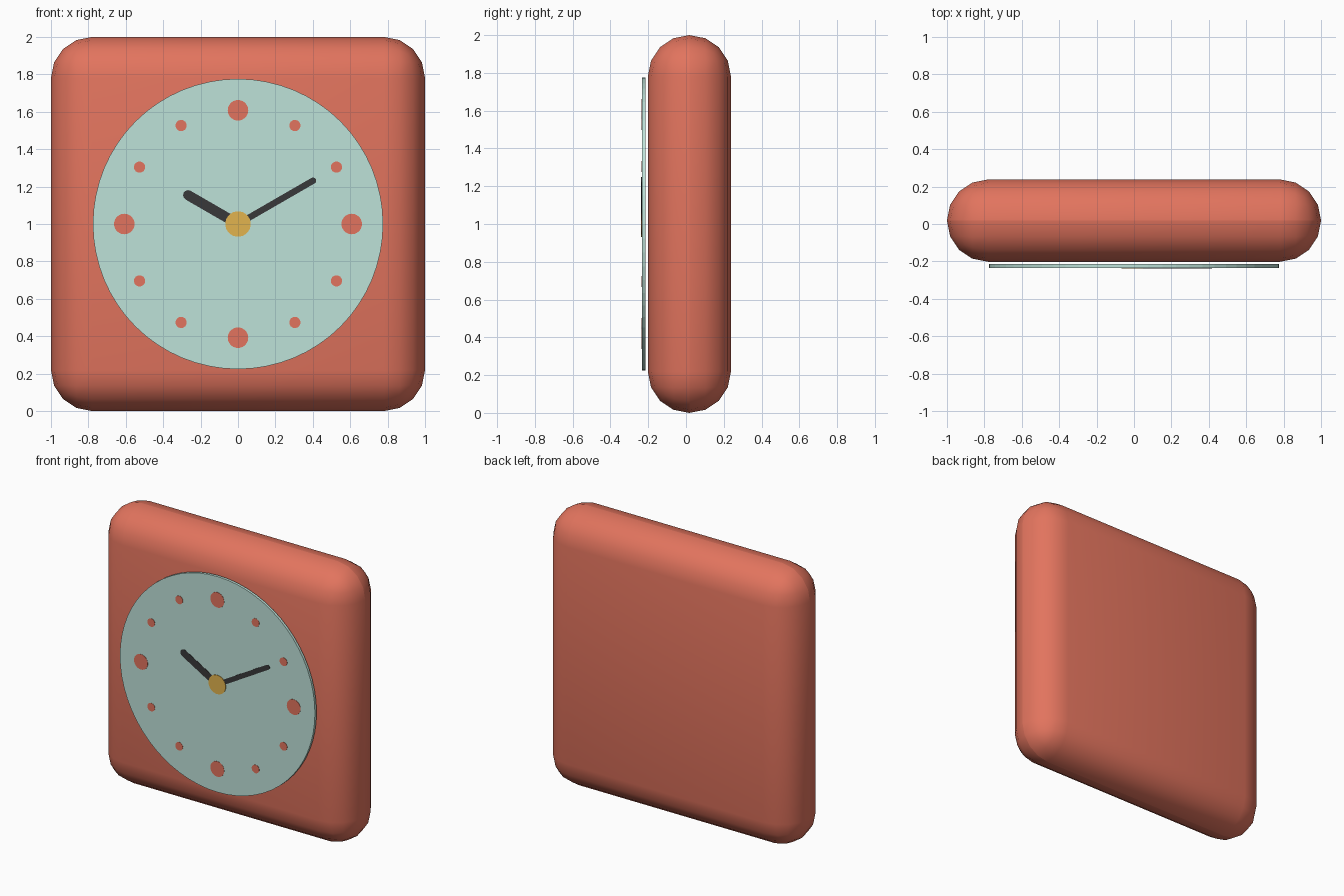
import bpy, bmesh
from math import pi, sin, cos, radians

old = bpy.data.objects.get("Cube")
if old:
    bpy.data.objects.remove(old, do_unlink=True)

CENTRE_Z = 1.0
FACE_FRONT = -0.234


def material(name, rgb):
    """Flat material from an 8-bit sRGB colour."""
    linear = [((c / 255 + 0.055) / 1.055) ** 2.4 for c in rgb]
    mat = bpy.data.materials.new(name)
    mat.use_nodes = True
    mat.diffuse_color = (*linear, 1)
    mat.node_tree.nodes["Principled BSDF"].inputs["Base Color"].default_value = (*linear, 1)
    return mat


coral = material("coral", (226, 116, 94))
mint = material("pale mint", (190, 226, 217))
charcoal = material("charcoal", (56, 56, 58))
gold = material("gold", (226, 180, 78))


def finish(name, bm, mat):
    mesh = bpy.data.meshes.new(name)
    bmesh.ops.recalc_face_normals(bm, faces=bm.faces)
    bm.to_mesh(mesh)
    bm.free()
    mesh.materials.append(mat)
    obj = bpy.data.objects.new(name, mesh)
    bpy.context.collection.objects.link(obj)
    return obj


def plate(name, outline, front, back, mat):
    """Extrude a closed (x, z) outline, given about the dial centre, along y."""
    bm = bmesh.new()
    face = bm.faces.new([bm.verts.new((x, front, CENTRE_Z + z)) for x, z in outline])
    side = bmesh.ops.extrude_face_region(bm, geom=[face])["geom"]
    moved = [v for v in side if isinstance(v, bmesh.types.BMVert)]
    bmesh.ops.translate(bm, verts=moved, vec=(0, back - front, 0))
    return finish(name, bm, mat)


def circle(radius, sides, cx=0, cz=0):
    return [(cx + radius * cos(2 * pi * i / sides), cz + radius * sin(2 * pi * i / sides))
            for i in range(sides)]


def hand_outline(length, width, angle):
    """Bar from the dial centre with a rounded tip."""
    r = width / 2
    tip = [(length - r + r * cos(a), r * sin(a))
           for a in (radians(-90 + 30 * i) for i in range(7))]
    pts = [(0, -r)] + tip + [(0, r)]
    c, s = cos(angle), sin(angle)
    return [(x * c - z * s, x * s + z * c) for x, z in pts]


# Rounded square case
bm = bmesh.new()
bmesh.ops.create_cube(bm, size=1)
bmesh.ops.scale(bm, vec=(2, 0.44, 2), verts=bm.verts)
bmesh.ops.translate(bm, vec=(0, 0.018, CENTRE_Z), verts=bm.verts)
case = finish("case", bm, coral)
bevel = case.modifiers.new("rounding", 'BEVEL')
bevel.width = 0.2195
bevel.segments = 4
bevel.limit_method = 'NONE'
case.data.shade_smooth()

# Dial disc, standing just off the case
plate("dial", circle(0.776, 64), FACE_FRONT, -0.215, mint)

# Hour markers, larger at the quarters
for hour in range(12):
    a = hour * pi / 6
    quarter = hour % 3 == 0
    plate("quarter_marker" if quarter else "hour_marker",
          circle(0.055 if quarter else 0.03, 24, 0.608 * cos(a), 0.608 * sin(a)),
          FACE_FRONT - 0.002, FACE_FRONT, coral)

# Hands and centre cap
plate("hour_hand", hand_outline(0.335, 0.054, radians(150)), FACE_FRONT - 0.002, FACE_FRONT, charcoal)
plate("minute_hand", hand_outline(0.48, 0.034, radians(30)), FACE_FRONT - 0.003, FACE_FRONT, charcoal)
plate("centre_cap", circle(0.068, 32), FACE_FRONT - 0.004, FACE_FRONT, gold)
